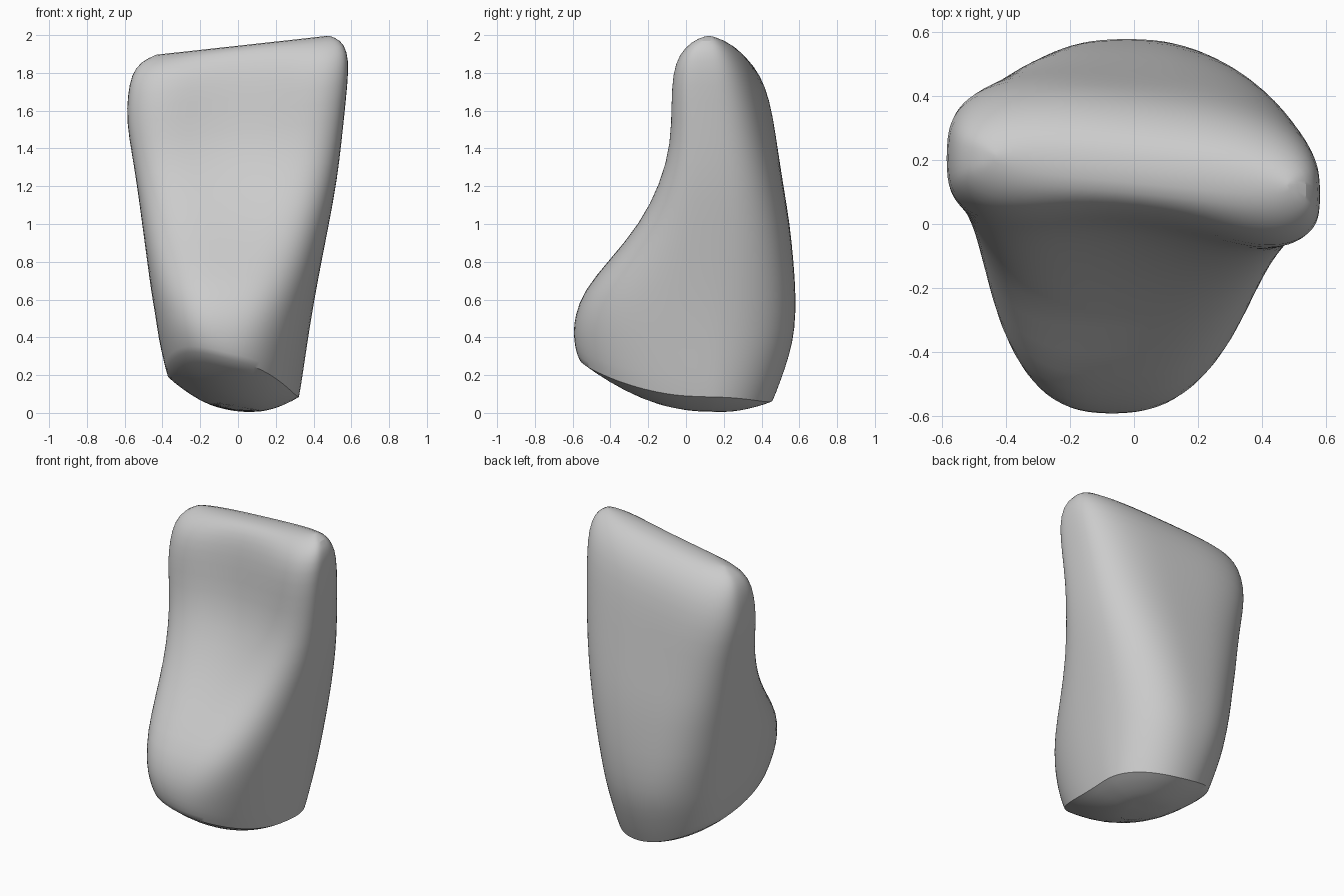
import bpy, bmesh, math

cube = bpy.data.objects.get("Cube")
if cube:
    bpy.data.objects.remove(cube)

# One neutral material
mat = bpy.data.materials.new("plain_grey")
mat.use_nodes = True
GREY = (0.6, 0.6, 0.6, 1)
mat.diffuse_color = GREY
mat.node_tree.nodes["Principled BSDF"].inputs["Base Color"].default_value = GREY

# Cross-sections: height, left x, right x, front y, back y, widest y, front hollow
SECTIONS = [
    (0.00, -0.37, 0.325, -0.57, 0.46, 0.12, 0),
    (0.10, -0.39, 0.34, -0.59, 0.50, 0.12, 0),
    (0.25, -0.415, 0.36, -0.597, 0.55, 0.12, 0),
    (0.40, -0.43, 0.38, -0.59, 0.578, 0.12, 0),
    (0.60, -0.457, 0.41, -0.545, 0.583, 0.13, 0),
    (0.80, -0.48, 0.445, -0.42, 0.57, 0.14, 0.01),
    (1.00, -0.505, 0.485, -0.27, 0.55, 0.15, 0.03),
    (1.20, -0.53, 0.525, -0.16, 0.515, 0.15, 0.05),
    (1.40, -0.56, 0.55, -0.09, 0.48, 0.15, 0.07),
    (1.60, -0.592, 0.572, -0.075, 0.445, 0.15, 0.08),
    (1.75, -0.585, 0.587, -0.06, 0.405, 0.15, 0.08),
    (1.85, -0.565, 0.58, -0.02, 0.35, 0.15, 0.06),
    (1.915, -0.52, 0.545, 0.05, 0.285, 0.16, 0.02),
    (1.945, -0.43, 0.48, 0.12, 0.22, 0.17, 0),
]
SIDES = 48


def place(x, y, h):
    """Dish the underside, tilt the upper edge and twist the blade."""
    t = min(1, max(0, (h - 0.8) / 0.9))
    dish = 0.57 * (y - 0.13) ** 2 + 1.1 * x * x - 0.1 * x
    z = h + dish * max(0, 1 - h) ** 2 + 0.11 * x * t
    return x, y - 0.1 * x * t, z


def section(h, left, right, front, back, wide, hollow):
    """Rounded outline, squarer toward the blade, hollowed at the front."""
    t = min(1, h / 1.6)
    points = []
    for i in range(SIDES):
        a = math.tau * i / SIDES
        c, s = math.cos(a), math.sin(a)
        n = 2.4 + 0.9 * t if s < 0 else 2.1 + 0.9 * t
        u = math.copysign(abs(c) ** (2 / n), c)
        v = abs(s) ** (2 / n)
        x = (left + right) / 2 + u * (right - left) / 2
        y = wide + v * ((front if s < 0 else back) - wide)
        if s < 0:
            x -= 0.05 * v * (1 - t)
            y += hollow * max(0, 1 - (u / 0.85) ** 2) ** 2
        points.append(place(x, y, h))
    return points


bm = bmesh.new()
crease = bm.edges.layers.float.new("crease_edge")
rings = [[bm.verts.new(p) for p in section(*row)] for row in SECTIONS]


def bridge(lower, upper):
    for i in range(SIDES):
        j = (i + 1) % SIDES
        bm.faces.new((lower[i], lower[j], upper[j], upper[i]))


for low, high in zip(rings, rings[1:]):
    bridge(low, high)

# Dished underside in concentric rings, with a crisp rim
outer = rings[0]
for scale in (0.8, 0.55, 0.28):
    inner = []
    for v in rings[0]:
        x, y = v.co.x * scale, 0.1 + (v.co.y - 0.1) * scale
        inner.append(bm.verts.new(place(x, y, 0)))
    bridge(inner, outer)
    outer = inner
bm.faces.new(list(reversed(outer)))
for i in range(SIDES):
    rim = bm.edges.get((rings[0][i], rings[0][(i + 1) % SIDES]))
    rim[crease] = 0.6

# Narrow closing strip along the upper edge
top = rings[-1]
half = SIDES // 2
bm.faces.new((top[0], top[1], top[-1]))
for i in range(1, half - 1):
    bm.faces.new((top[i], top[i + 1], top[SIDES - i - 1], top[SIDES - i]))
bm.faces.new((top[half - 1], top[half], top[half + 1]))

bmesh.ops.recalc_face_normals(bm, faces=bm.faces)
mesh = bpy.data.meshes.new("tooth")
bm.to_mesh(mesh)
bm.free()
mesh.materials.append(mat)
tooth = bpy.data.objects.new("tooth", mesh)
bpy.context.collection.objects.link(tooth)
sub = tooth.modifiers.new("smooth", "SUBSURF")
sub.levels = sub.render_levels = 1

bpy.ops.object.select_all(action="DESELECT")
tooth.select_set(True)
bpy.context.view_layer.objects.active = tooth
bpy.ops.object.shade_smooth_by_angle(angle=math.radians(40))
